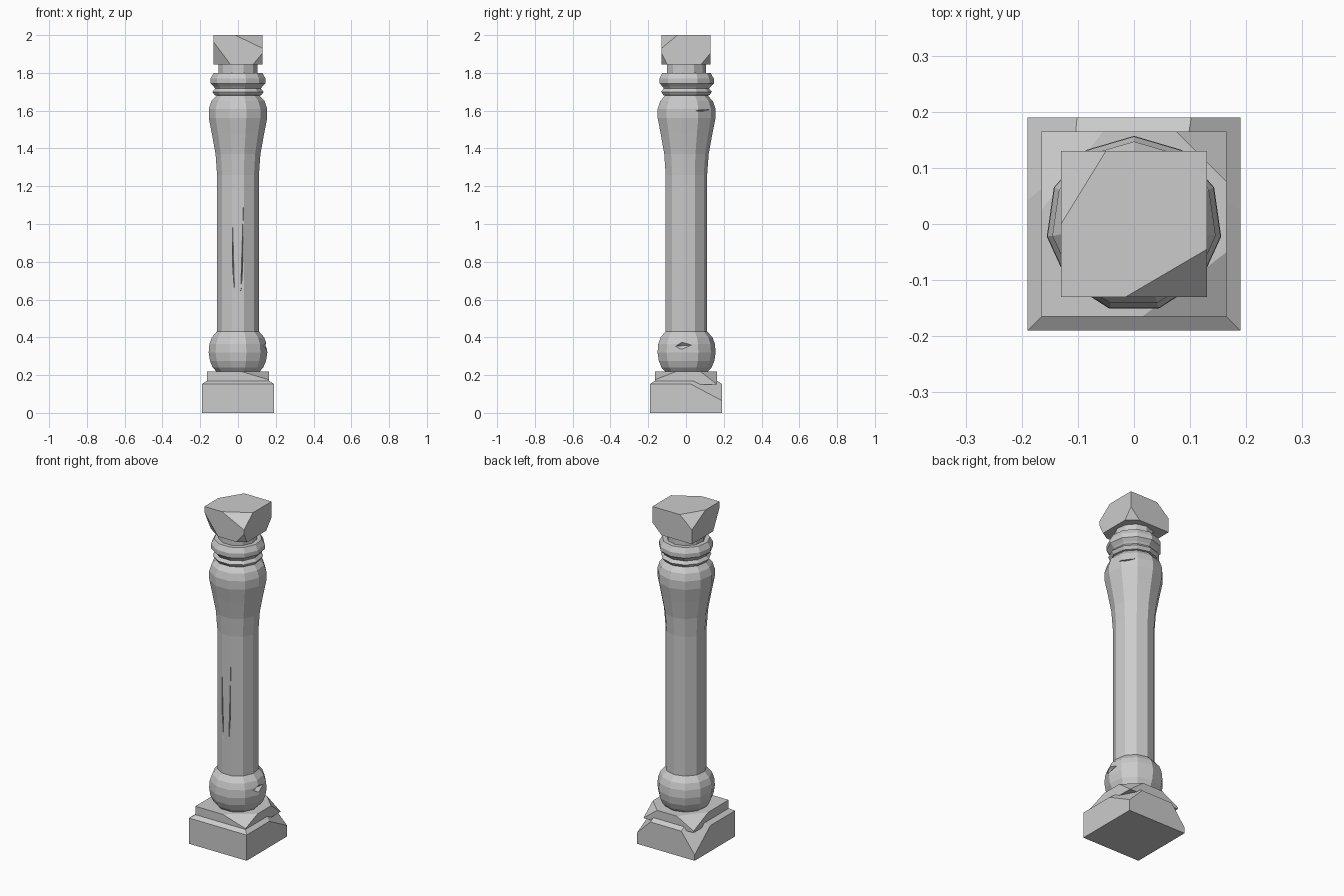
import bpy, bmesh
from math import sin, cos, tau
from mathutils import Vector

if "Cube" in bpy.data.objects:
    bpy.data.objects.remove(bpy.data.objects["Cube"])


def finish(bm, name):
    bmesh.ops.recalc_face_normals(bm, faces=bm.faces[:])
    me = bpy.data.meshes.new(name)
    bm.to_mesh(me)
    bm.free()
    ob = bpy.data.objects.new(name, me)
    bpy.context.collection.objects.link(ob)
    return ob


def hull(points):
    bm = bmesh.new()
    for p in points:
        bm.verts.new(p)
    bmesh.ops.convex_hull(bm, input=bm.verts[:])
    return bm


def block(name, layers, chips):
    """Square block from (half width, z) layers, corners sliced off by three-point planes."""
    bm = hull([(sx * w, sy * w, z) for w, z in layers for sx in (-1, 1) for sy in (-1, 1)])
    bmesh.ops.dissolve_limit(bm, angle_limit=0.01, verts=bm.verts[:], edges=bm.edges[:])
    centre = Vector((0, 0, (layers[0][1] + layers[-1][1]) / 2))
    for a, b, c in chips:
        a, b, c = Vector(a), Vector(b), Vector(c)
        n = (b - a).cross(c - a).normalized()
        if n.dot(a - centre) < 0:
            n = -n
        geom = bm.verts[:] + bm.edges[:] + bm.faces[:]
        cut = bmesh.ops.bisect_plane(bm, geom=geom, plane_co=a, plane_no=n, clear_outer=True)
        edges = [e for e in cut['geom_cut'] if isinstance(e, bmesh.types.BMEdge)]
        bmesh.ops.holes_fill(bm, edges=edges)
    return finish(bm, name)


def corner(sx, sy, w, dx, dy, z, dz):
    """Chip plane at a corner: lengths along x, y and z from the corner at height z."""
    x, y = sx * w, sy * w
    return ((x - sx * dx, y, z), (x, y - sy * dy, z), (x, y, z + dz))


# Square plinth with worn back corners
block("plinth", [(0.19, 0), (0.19, 0.153), (0.165, 0.17)], [
    corner(1, 1, 0.19, 0.09, 0.17, 0.155, -0.09),
    corner(-1, 1, 0.19, 0.09, 0.15, 0.155, -0.12),
])

# Step above the plinth
block("plinth_step", [(0.165, 0.15), (0.165, 0.22)], [
    corner(1, -1, 0.165, 0.15, 0.115, 0.22, -0.045),
    corner(-1, 1, 0.165, 0.11, 0.14, 0.22, -0.06),
    corner(1, 1, 0.165, 0.09, 0.09, 0.22, -0.07),
])

# Square cap with chipped corners
block("cap", [(0.13, 1.845), (0.13, 2.0)], [
    corner(1, -1, 0.13, 0.145, 0.085, 2.0, -0.07),
    corner(-1, 1, 0.13, 0.08, 0.13, 2.0, -0.07),
    corner(-1, -1, 0.13, 0.09, 0.06, 1.845, 0.12),
    corner(1, -1, 0.13, 0.05, 0.03, 1.845, 0.06),
    corner(1, 1, 0.13, 0.06, 0.05, 1.845, 0.06),
])

# Turned eleven-sided shaft: ball, column, bulge, rings and neck
profile = [(0.112, 0.215), (0.135, 0.24), (0.15, 0.275), (0.157, 0.32), (0.153, 0.365),
           (0.14, 0.4), (0.112, 0.432), (0.112, 1.26), (0.12, 1.37), (0.14, 1.48),
           (0.156, 1.56), (0.156, 1.61), (0.143, 1.65), (0.115, 1.68), (0.125, 1.682),
           (0.137, 1.70), (0.122, 1.717), (0.13, 1.728), (0.147, 1.745), (0.147, 1.77),
           (0.13, 1.80), (0.105, 1.80), (0.105, 1.86)]
SIDES = 11
bm = bmesh.new()
rings = [[bm.verts.new((r * sin(tau * i / SIDES), r * cos(tau * i / SIDES), z))
          for i in range(SIDES)] for r, z in profile]
for lo, hi in zip(rings, rings[1:]):
    for i in range(SIDES):
        j = (i + 1) % SIDES
        bm.faces.new((lo[i], lo[j], hi[j], hi[i]))
bm.faces.new(rings[0])
bm.faces.new(rings[-1])
shaft = finish(bm, "shaft")

# Damage cut into the shaft: two front cracks, ball chip, bulge nick
cuts = {
    "left_crack": [(-0.031, -0.112, 1.14), (-0.034, -0.14, 0.85), (-0.024, -0.14, 0.8),
                   (-0.026, -0.09, 0.75), (-0.004, -0.14, 0.44), (-0.008, -0.14, 0.45)],
    "right_crack": [(0.031, -0.112, 1.23), (0.03, -0.14, 0.8), (0.018, -0.14, 0.75),
                    (0.022, -0.09, 0.75), (0.0, -0.14, 0.44), (0.006, -0.14, 0.45)],
    "ball_chip": [(0.128, -0.03, 0.355), (0.15, -0.09, 0.35), (0.15, 0.05, 0.36),
                  (0.2, -0.03, 0.3), (0.2, 0.0, 0.42), (0.2, -0.1, 0.35), (0.2, 0.09, 0.39)],
    "bulge_nick": [(0.11, 0.08, 1.6), (0.14, 0.05, 1.6), (0.09, 0.12, 1.605),
                   (0.18, 0.09, 1.585), (0.15, 0.14, 1.585), (0.18, 0.09, 1.61),
                   (0.15, 0.14, 1.615)],
}
bpy.context.view_layer.objects.active = shaft
for name, pts in cuts.items():
    cutter = finish(hull(pts), name + "_cutter")
    cutter.hide_render = True
    mod = shaft.modifiers.new(name, 'BOOLEAN')
    mod.operation = 'DIFFERENCE'
    mod.solver = 'EXACT'
    mod.object = cutter
    bpy.ops.object.modifier_apply(modifier=mod.name)
    bpy.data.objects.remove(cutter)
